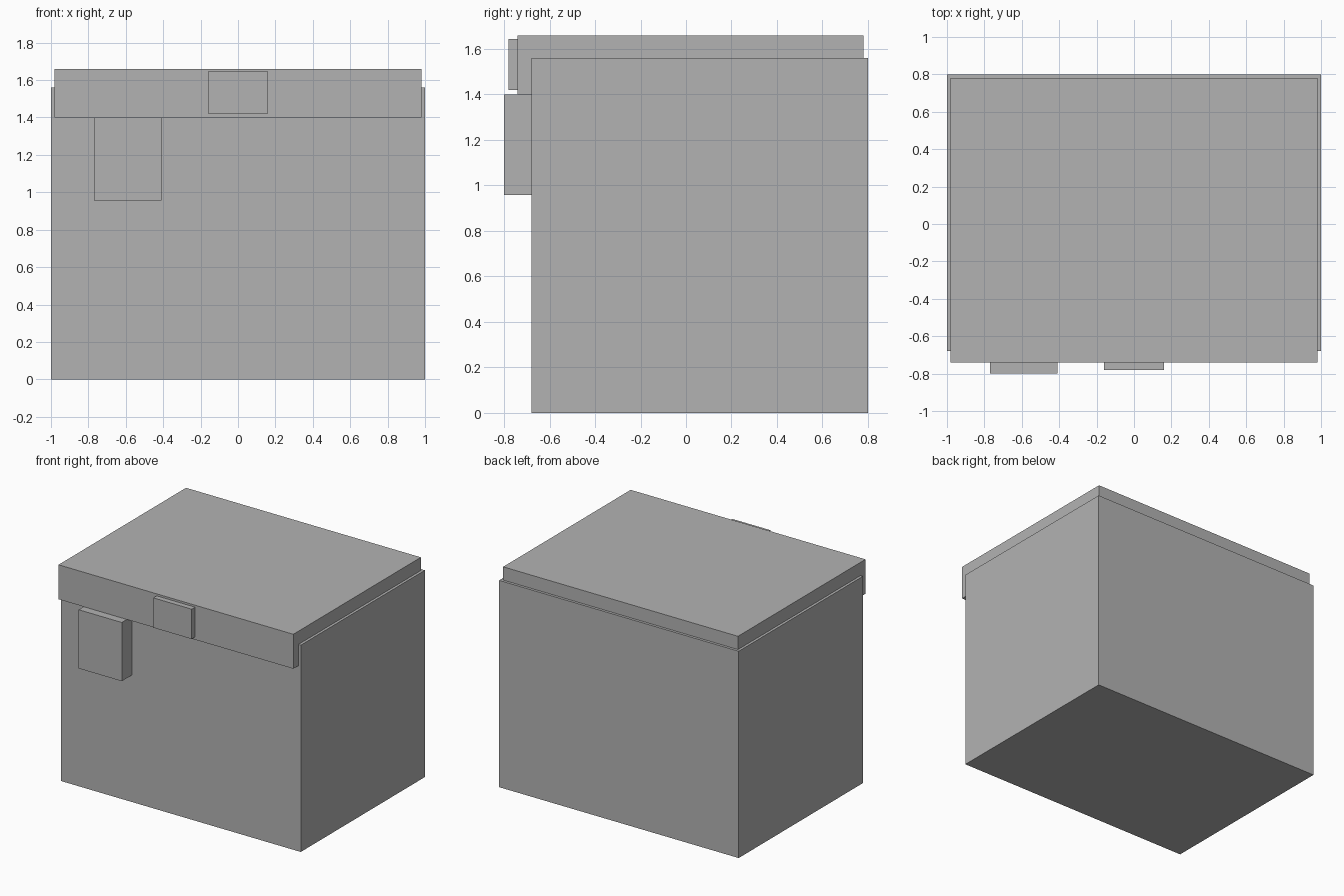
import bpy
import bmesh

if "Cube" in bpy.data.objects:
    bpy.data.objects.remove(bpy.data.objects["Cube"])

grey = bpy.data.materials.new("plain grey")
grey.diffuse_color = (0.45, 0.45, 0.45, 1)
grey.use_nodes = True
grey.node_tree.nodes["Principled BSDF"].inputs["Base Color"].default_value = grey.diffuse_color


def extrude_profile(name, profile, x0, x1):
    """Extrude a closed (y, z) profile along x."""
    bm = bmesh.new()
    face = bm.faces.new([bm.verts.new((x0, y, z)) for y, z in profile])
    result = bmesh.ops.extrude_face_region(bm, geom=[face])
    moved = [g for g in result["geom"] if isinstance(g, bmesh.types.BMVert)]
    bmesh.ops.translate(bm, verts=moved, vec=(x1 - x0, 0, 0))
    bmesh.ops.recalc_face_normals(bm, faces=bm.faces)
    mesh = bpy.data.meshes.new(name)
    bm.to_mesh(mesh)
    bm.free()
    mesh.materials.append(grey)
    obj = bpy.data.objects.new(name, mesh)
    bpy.context.collection.objects.link(obj)
    return obj


def box(name, x0, x1, y0, y1, z0, z1):
    return extrude_profile(name, [(y0, z0), (y1, z0), (y1, z1), (y0, z1)], x0, x1)


# Main chest body
box("body", -1.0, 1.0, -0.68, 0.80, 0.0, 1.56)

# Lid slab with a lip hanging over the front
extrude_profile("lid", [(-0.74, 1.40), (-0.68, 1.40), (-0.68, 1.56),
                        (0.78, 1.56), (0.78, 1.66), (-0.74, 1.66)], -0.98, 0.98)

# Handle plate on the lid lip
box("lid_handle", -0.16, 0.16, -0.78, -0.74, 1.42, 1.645)

# Control box on the front of the body
box("control_box", -0.77, -0.41, -0.80, -0.68, 0.957, 1.40)
